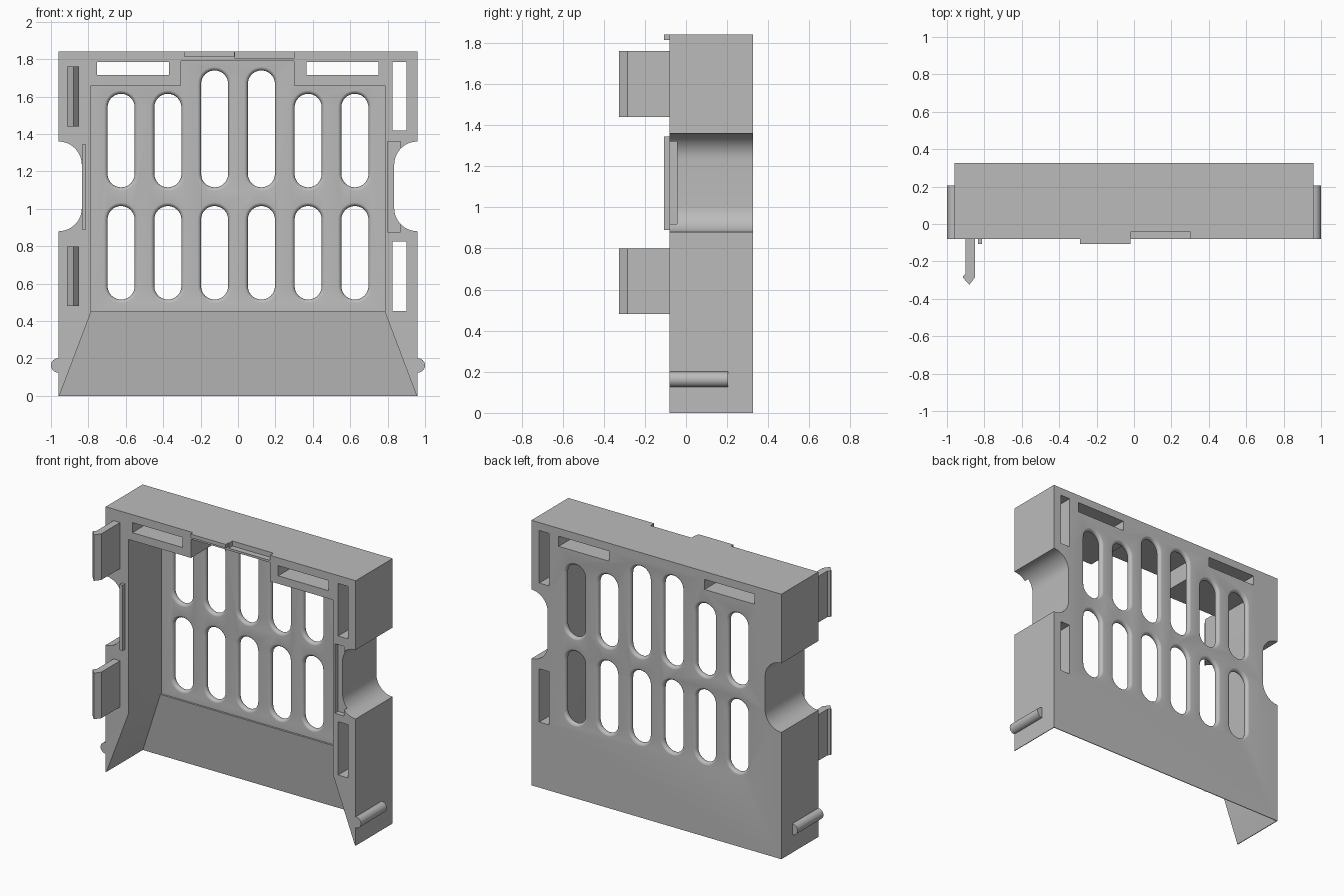
import bpy, bmesh
from math import sin, cos, pi, radians

cube = bpy.data.objects.get("Cube")
if cube:
    bpy.data.objects.remove(cube, do_unlink=True)

grey = bpy.data.materials.new("plain grey")
grey.use_nodes = True
grey.diffuse_color = (0.5, 0.5, 0.5, 1)
grey.node_tree.nodes["Principled BSDF"].inputs["Base Color"].default_value = (0.5, 0.5, 0.5, 1)

BACK, FRONT, WALL = 0.325, -0.08, 0.283


def loft(name, rings):
    """Closed solid through rings of equal point count."""
    bm = bmesh.new()
    loops = [[bm.verts.new(p) for p in ring] for ring in rings]
    n = len(loops[0])
    for a, b in zip(loops, loops[1:]):
        for i in range(n):
            j = (i + 1) % n
            bm.faces.new((a[i], a[j], b[j], b[i]))
    bm.faces.new(loops[0])
    bm.faces.new(loops[-1])
    bmesh.ops.recalc_face_normals(bm, faces=bm.faces[:])
    mesh = bpy.data.meshes.new(name)
    bm.to_mesh(mesh)
    bm.free()
    mesh.materials.append(grey)
    obj = bpy.data.objects.new(name, mesh)
    bpy.context.collection.objects.link(obj)
    return obj


def prism_y(name, pts, y0, y1):
    return loft(name, [[(x, y, z) for x, z in pts] for y in (y0, y1)])


def prism_z(name, pts, z0, z1):
    return loft(name, [[(x, y, z) for x, y in pts] for z in (z0, z1)])


def box(name, x0, x1, y0, y1, z0, z1):
    return prism_y(name, [(x0, z0), (x1, z0), (x1, z1), (x0, z1)], y0, y1)


def arc(cx, cz, r, start, end, steps):
    angles = [radians(start + (end - start) * i / steps) for i in range(steps + 1)]
    return [(cx + r * cos(a), cz + r * sin(a)) for a in angles]


def cut(target, cutter):
    mod = target.modifiers.new("cut", "BOOLEAN")
    mod.operation, mod.solver, mod.object = "DIFFERENCE", "EXACT", cutter
    bpy.context.view_layer.objects.active = target
    bpy.ops.object.modifier_apply(modifier=mod.name)
    bpy.data.objects.remove(cutter, do_unlink=True)


def smooth(obj):
    bpy.ops.object.select_all(action="DESELECT")
    obj.select_set(True)
    bpy.context.view_layer.objects.active = obj
    bpy.ops.object.shade_smooth_by_angle(angle=radians(30))


# Main housing block
housing = box("housing", -0.96, 0.96, FRONT, BACK, 0, 1.84)

# Stepped front cavity
cavity = [(-0.785, 0.45), (0.785, 0.45), (0.785, 1.66), (0.3, 1.66),
          (0.3, 1.79), (-0.305, 1.79), (-0.305, 1.66), (-0.785, 1.66)]
cut(housing, prism_y("cavity_cutter", cavity, -0.3, WALL))

# Flared open bottom, thinning to a knife edge at the base
def flare(half_x, y, z):
    return [(-half_x, -0.3, z), (half_x, -0.3, z), (half_x, y, z), (-half_x, y, z)]

cut(housing, loft("flare_cutter", [flare(0.957, 0.3205, -0.005), flare(0.785, 0.27, 0.45),
                                   flare(0.7, 0.2, 0.6)]))

# Rounded side notches
for s in (-1, 1):
    pts = [(-1.1, 1.36)] + arc(-0.96, 1.235, 0.125, 90, 0, 12)
    pts += arc(-0.96, 1.005, 0.125, 0, -90, 12) + [(-1.1, 0.88)]
    cut(housing, prism_y("notch_cutter", [(-s * x, z) for x, z in pts], -0.3, 0.5))

# Rectangular through slots: two in the left wall, two along the top
for x0, x1, z0, z1 in ((0.825, 0.9, 1.42, 1.785), (0.825, 0.9, 0.455, 0.825),
                       (-0.755, -0.37, 1.715, 1.785), (0.365, 0.75, 1.715, 1.785)):
    cut(housing, box("slot_cutter", x0, x1, -0.3, 0.5, z0, z1))

# Shallow recesses that receive the locating tabs
cut(housing, box("side_recess_cutter", 0.8, 0.87, -0.3, -0.045, 0.877, 1.36))
cut(housing, box("top_recess_cutter", -0.015, 0.3, -0.3, -0.04, 1.805, 1.9))


# Vent openings with rounded lips on both faces of the back wall
def vent(cx, z0, z1):
    half, lip = 0.0725, (BACK - WALL) / 2 + 0.0005
    mid = (BACK + WALL) / 2
    steps = [(lip, mid - lip - 0.02)]
    for i in range(11):
        a = -pi / 2 + pi * i / 10
        steps.append((lip * (1 - cos(a)), mid + lip * sin(a)))
    steps.append((lip, mid + lip + 0.02))
    rings = []
    for grow, y in steps:
        outline = arc(cx, z1 - half, half + grow, 0, 180, 16)
        outline += arc(cx, z0 + half, half + grow, 180, 360, 16)
        rings.append([(x, y, z) for x, z in outline])
    cut(housing, loft("vent_cutter", rings))


for i in range(6):
    x = -0.625 + 0.25 * i
    vent(x, 0.515, 1.015)
    vent(x, 1.115, 1.74 if i in (2, 3) else 1.615)
smooth(housing)

# Snap clips on the right side
clip = [(-0.9, FRONT + 0.01), (-0.9, -0.265), (-0.915, -0.28), (-0.915, -0.287),
        (-0.88, -0.325), (-0.85, -0.285), (-0.85, FRONT + 0.01)]
prism_z("upper_clip", clip, 1.44, 1.76)
prism_z("lower_clip", clip, 0.48, 0.8)

# Locating tabs
box("side_tab", -0.834, -0.812, -0.107, FRONT + 0.005, 0.89, 1.345)
box("top_tab", -0.29, -0.02, -0.107, FRONT + 0.005, 1.815, 1.84)

# Hinge pegs
for s, side in ((-1, "right"), (1, "left")):
    ring = arc(s * 0.962, 0.163, 0.038, 0, 345, 23)
    smooth(prism_y(side + "_hinge_peg", ring, FRONT, 0.205))
